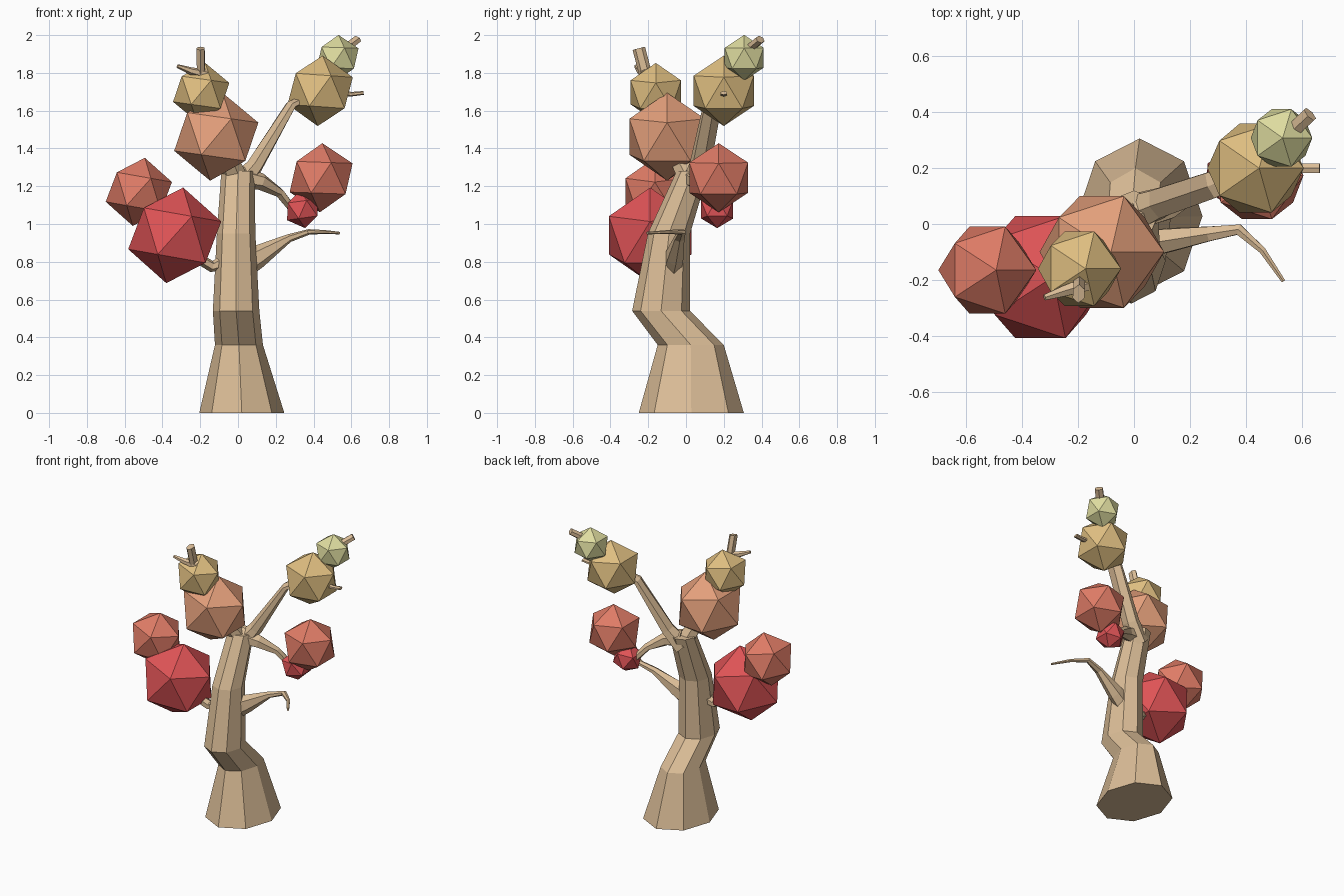
import bpy, bmesh, math
from mathutils import Vector, Matrix

if "Cube" in bpy.data.objects:
    bpy.data.objects.remove(bpy.data.objects["Cube"])


def material(name, srgb):
    m = bpy.data.materials.new(name)
    m.diffuse_color = [c ** 2.2 for c in srgb] + [1]
    m.use_nodes = True
    m.node_tree.nodes["Principled BSDF"].inputs["Base Color"].default_value = m.diffuse_color
    return m


def finish(bm, name, mat):
    bmesh.ops.recalc_face_normals(bm, faces=bm.faces)
    me = bpy.data.meshes.new(name)
    bm.to_mesh(me)
    bm.free()
    me.materials.append(mat)
    ob = bpy.data.objects.new(name, me)
    bpy.context.collection.objects.link(ob)
    return ob


def loft(name, rings, mat):
    """Skin a list of equal-length point rings and cap both ends."""
    bm = bmesh.new()
    loops = [[bm.verts.new(p) for p in r] for r in rings]
    n = len(loops[0])
    for a, b in zip(loops, loops[1:]):
        for i in range(n):
            j = (i + 1) % n
            bm.faces.new((a[i], a[j], b[j], b[i]))
    bm.faces.new(loops[0][::-1])
    bm.faces.new(loops[-1])
    return finish(bm, name, mat)


def branch(name, pts, mat, sides=6):
    """Tapered tube; each point is x, y, z, half width, half height."""
    pos = [Vector(p[:3]) for p in pts]
    rings = []
    for k, p in enumerate(pts):
        t = (pos[min(k + 1, len(pos) - 1)] - pos[max(k - 1, 0)]).normalized()
        side = t.cross(Vector((0, 0, 1))).normalized()
        up = side.cross(t)
        angles = [2 * math.pi * (i + 0.5) / sides for i in range(sides)]
        rings.append([pos[k] + side * p[3] * math.cos(a) + up * p[4] * math.sin(a)
                      for a in angles])
    return loft(name, rings, mat)


def foliage(name, centre, r, tilt, mat):
    """Twenty-sided leaf ball."""
    bm = bmesh.new()
    m = Matrix.Translation(centre) @ Matrix.Rotation(math.radians(tilt), 4, 'Y')
    bmesh.ops.create_icosphere(bm, subdivisions=1, radius=r, matrix=m)
    return finish(bm, name, mat)


bark = material("bark", (0.86, 0.74, 0.59))
crimson = material("crimson", (0.87, 0.33, 0.34))
coral = material("coral", (0.87, 0.48, 0.40))
orange = material("orange", (0.89, 0.62, 0.48))
yellow = material("yellow", (0.87, 0.74, 0.50))
green = material("green", (0.87, 0.86, 0.62))

# Bent octagonal trunk: centre x, y, z, radius x, radius y
trunk = [(0.02, 0.028, 0, 0.225, 0.278), (0.005, 0.025, 0.36, 0.127, 0.175),
         (-0.01, -0.132, 0.54, 0.123, 0.153), (-0.01, -0.09, 0.95, 0.102, 0.112),
         (0.0, 0.035, 1.28, 0.088, 0.085)]
loft("trunk", [[(x + rx * math.cos(i * math.pi / 4), y + ry * math.sin(i * math.pi / 4), z)
                for i in range(8)] for x, y, z, rx, ry in trunk], bark)

# Branches
branch("upper_right_branch", [(0.0, 0.04, 1.2, 0.075, 0.06), (0.09, 0.075, 1.31, 0.06, 0.045),
                              (0.28, 0.14, 1.63, 0.055, 0.024), (0.42, 0.2, 1.7, 0.04, 0.02)], bark)
branch("upper_left_branch", [(0, 0.03, 1.22, 0.07, 0.06), (-0.1, -0.09, 1.45, 0.05, 0.04),
                             (-0.19, -0.16, 1.7, 0.04, 0.03)], bark)
branch("middle_right_branch", [(0.0, 0.03, 1.25, 0.06, 0.06), (0.12, 0.06, 1.225, 0.05, 0.045),
                               (0.22, 0.12, 1.165, 0.035, 0.025),
                               (0.28, 0.155, 1.09, 0.03, 0.022), (0.34, 0.165, 1.06, 0.02, 0.02)], bark)
branch("lower_right_branch", [(0.0, -0.08, 0.77, 0.055, 0.08), (0.11, -0.06, 0.83, 0.05, 0.06),
                              (0.27, -0.035, 0.925, 0.03, 0.022), (0.375, -0.02, 0.958, 0.022, 0.015),
                              (0.46, -0.095, 0.958, 0.014, 0.01),
                              (0.535, -0.205, 0.952, 0.008, 0.007)], bark)
branch("lower_left_branch", [(0.0, -0.11, 0.83, 0.06, 0.06), (-0.14, -0.12, 0.775, 0.04, 0.03),
                             (-0.34, -0.19, 0.9, 0.03, 0.03), (-0.52, -0.16, 1.16, 0.02, 0.02)], bark)

# Bare twigs poking out of the leaves
branch("left_top_twig", [(-0.195, -0.2, 1.74, 0.024, 0.034), (-0.198, -0.25, 1.93, 0.024, 0.034)], bark)
branch("left_side_twig", [(-0.17, -0.215, 1.79, 0.028, 0.028), (-0.25, -0.24, 1.81, 0.022, 0.02),
                          (-0.32, -0.263, 1.836, 0.012, 0.01)], bark)
branch("right_top_twig", [(0.53, 0.3, 1.9, 0.03, 0.024), (0.63, 0.393, 1.977, 0.03, 0.022)], bark)
branch("right_side_twig", [(0.5, 0.2, 1.7, 0.022, 0.018), (0.6, 0.2, 1.687, 0.02, 0.012),
                           (0.665, 0.2, 1.694, 0.02, 0.01)], bark)

# Leaf balls, graded from red at the bottom to green at the top
foliage("large_left_leaves", (-0.335, -0.19, 0.94), 0.257, 10, crimson)
foliage("small_left_leaves", (-0.525, -0.165, 1.17), 0.183, 10, coral)
foliage("centre_leaves", (-0.115, -0.1, 1.462), 0.235, 8, orange)
foliage("left_top_leaves", (-0.195, -0.16, 1.697), 0.157, 8, yellow)
foliage("right_upper_leaves", (0.435, 0.2, 1.705), 0.187, 4, yellow)
foliage("right_top_leaves", (0.528, 0.308, 1.88), 0.121, 2, green)
foliage("right_middle_leaves", (0.44, 0.173, 1.245), 0.183, 2, coral)
foliage("right_small_leaves", (0.342, 0.165, 1.077), 0.1, -8, crimson)
